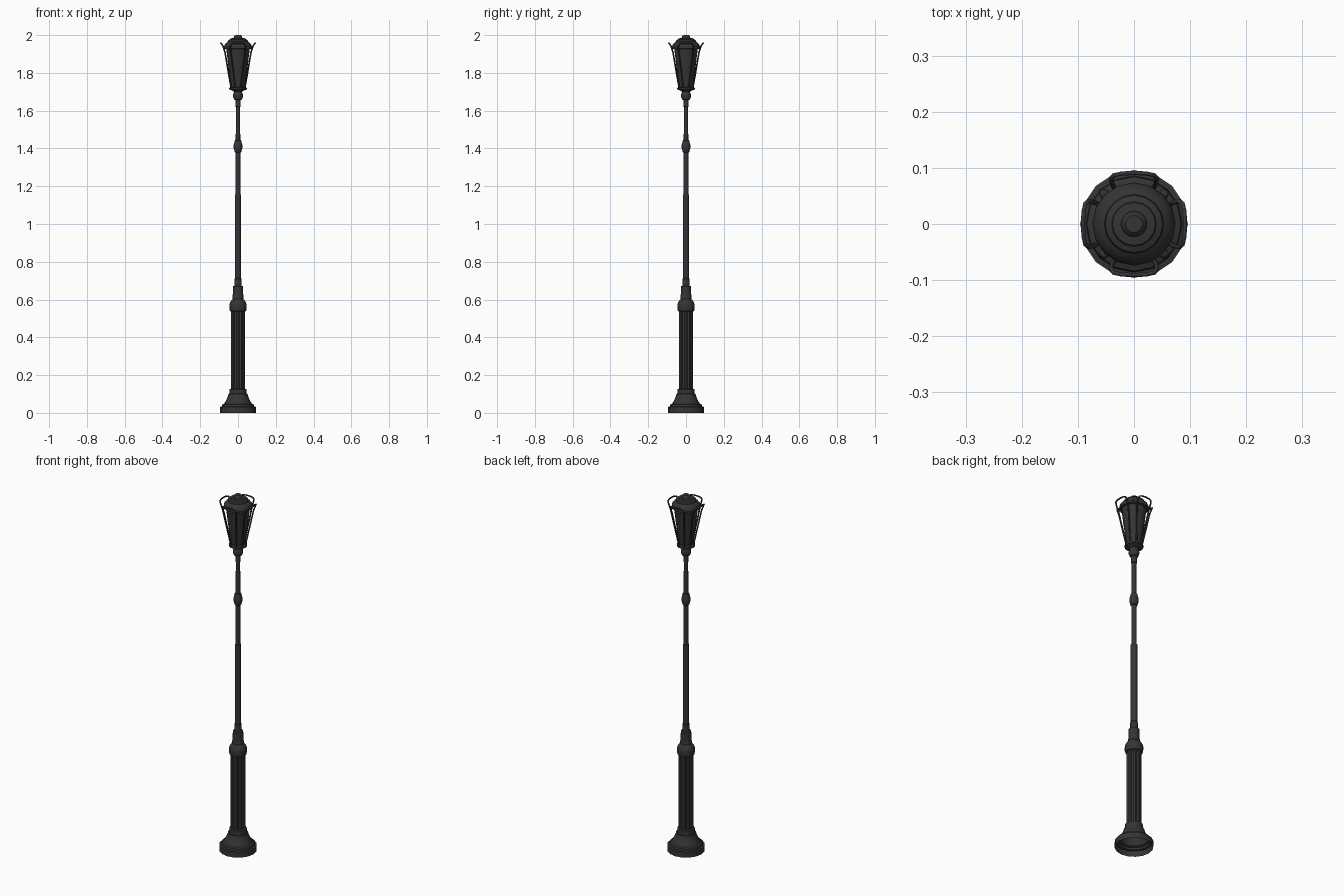
import bpy, bmesh, math

if "Cube" in bpy.data.objects:
    bpy.data.objects.remove(bpy.data.objects["Cube"])

iron = bpy.data.materials.new("dark_iron")
iron.diffuse_color = (0.035, 0.035, 0.035, 1)
iron.use_nodes = True
iron.node_tree.nodes["Principled BSDF"].inputs["Base Color"].default_value = iron.diffuse_color


def finish(ob, smooth=True):
    ob.data.materials.append(iron)
    if smooth:
        bpy.context.view_layer.objects.active = ob
        ob.select_set(True)
        bpy.ops.object.shade_smooth_by_angle(angle=math.radians(32))
        ob.select_set(False)
    return ob


def lathe(name, profile, segs=16, flute=0.0, cap_top=False):
    """Spin (radius, z) points around z; flute pulls in every second vertex."""
    bm = bmesh.new()
    rings = []
    for r, z in profile:
        ring = []
        for i in range(segs):
            a = 2 * math.pi * i / segs
            q = r - (flute if i % 2 else 0)
            ring.append(bm.verts.new((q * math.cos(a), q * math.sin(a), z)))
        rings.append(ring)
    for lo, hi in zip(rings, rings[1:]):
        for i in range(segs):
            j = (i + 1) % segs
            bm.faces.new((lo[i], lo[j], hi[j], hi[i]))
    if cap_top:
        bm.faces.new(rings[-1])
    me = bpy.data.meshes.new(name)
    bm.to_mesh(me)
    bm.free()
    ob = bpy.data.objects.new(name, me)
    bpy.context.collection.objects.link(ob)
    return finish(ob)


# Hollow flared foot
lathe("base", [(0.096, 0), (0.096, 0.032), (0.086, 0.034), (0.084, 0.044),
               (0.074, 0.048), (0.063, 0.066), (0.054, 0.088), (0.051, 0.1),
               (0.046, 0.102), (0.045, 0.125), (0.036, 0.128)])

# Fluted lower column
lathe("fluted_column", [(0.038, 0.12), (0.038, 0.54)], segs=24, flute=0.005)

# Collar above the column
lathe("column_collar", [(0.034, 0.535), (0.043, 0.54), (0.046, 0.552), (0.046, 0.572),
                        (0.042, 0.585), (0.034, 0.597), (0.03, 0.602), (0.03, 0.612),
                        (0.028, 0.615), (0.027, 0.67), (0.018, 0.673)])

# Stepped upper pole with a turned knob
lathe("upper_pole", [(0.019, 0.665), (0.019, 0.71), (0.0165, 0.713), (0.0165, 1.155),
                     (0.0135, 1.157), (0.0135, 1.378), (0.018, 1.382), (0.019, 1.39),
                     (0.023, 1.4), (0.023, 1.418), (0.019, 1.432), (0.017, 1.443),
                     (0.012, 1.446), (0.0115, 1.62), (0.014, 1.622), (0.014, 1.66)])

# Lantern socket and holder ring
lathe("lantern_socket", [(0.013, 1.655), (0.021, 1.66), (0.026, 1.672), (0.027, 1.684),
                         (0.022, 1.695), (0.023, 1.702), (0.034, 1.708), (0.047, 1.712),
                         (0.047, 1.721), (0.033, 1.725)])

# Tapered lantern body
lathe("lantern_body", [(0.035, 1.72), (0.043, 1.77), (0.052, 1.84),
                       (0.06, 1.91), (0.063, 1.937)])

# Domed roof with stepped finial
lathe("lantern_roof", [(0.06, 1.925), (0.072, 1.928), (0.074, 1.938), (0.07, 1.95),
                       (0.06, 1.961), (0.053, 1.966), (0.051, 1.974), (0.04, 1.979),
                       (0.038, 1.983), (0.023, 1.985), (0.022, 1.992), (0.015, 2.0)],
      cap_top=True)

# Arched hoops flaring outwards on the four sides: (half width, distance, height)
half = [(0.015, 0.036, 1.718), (0.022, 0.047, 1.78), (0.031, 0.059, 1.85),
        (0.038, 0.069, 1.91), (0.041, 0.08, 1.942), (0.036, 0.087, 1.953),
        (0.022, 0.09, 1.957)]
path = half + [(0, 0.091, 1.958)] + [(-w, d, z) for w, d, z in reversed(half)]
for k in range(4):
    cu = bpy.data.curves.new("lantern_hoop", 'CURVE')
    cu.dimensions = '3D'
    cu.bevel_depth = 0.0042
    cu.bevel_resolution = 1
    cu.use_fill_caps = True
    sp = cu.splines.new('POLY')
    sp.points.add(len(path) - 1)
    for p, (w, d, z) in zip(sp.points, path):
        p.co = (w, -d, z, 1)
    ob = bpy.data.objects.new("lantern_hoop_%d" % (k + 1), cu)
    ob.rotation_euler.z = k * math.pi / 2
    bpy.context.collection.objects.link(ob)
    finish(ob, smooth=False)

# Small corner knobs tying neighbouring hoops to the roof
for k in range(4):
    a = math.pi / 4 + k * math.pi / 2
    bpy.ops.mesh.primitive_uv_sphere_add(segments=10, ring_count=6, radius=0.009,
        location=(0.075 * math.cos(a), 0.075 * math.sin(a), 1.93))
    ob = bpy.context.object
    ob.name = "corner_knob_%d" % (k + 1)
    finish(ob)
